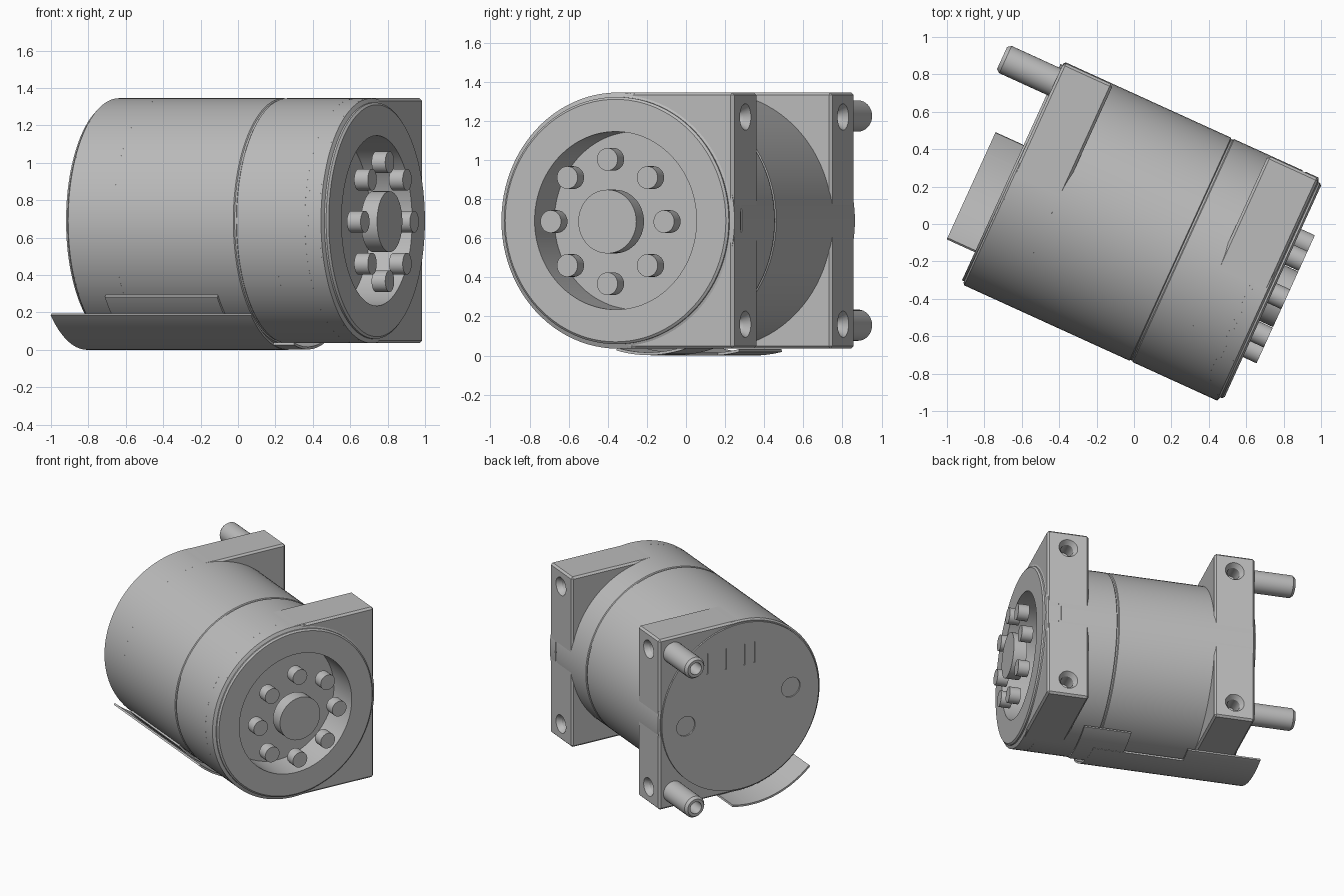
import bpy, bmesh, math
from mathutils import Matrix, Vector

if "Cube" in bpy.data.objects:
    bpy.data.objects.remove(bpy.data.objects["Cube"])

TURN = Matrix.Rotation(math.radians(-24.5), 4, 'Z')   # motor axis is turned from x
CY, CZ, R = -0.02, 0.69, 0.655                        # motor axis position, body radius
SIDE = 0.63                                           # flat mounting side

grey = bpy.data.materials.new("metal grey")
grey.use_nodes = True
grey.diffuse_color = (0.5, 0.5, 0.5, 1)
grey.node_tree.nodes["Principled BSDF"].inputs["Base Color"].default_value = (0.5, 0.5, 0.5, 1)


def finish(name, bm):
    """Turn a bmesh built along x into a placed, shaded object."""
    bmesh.ops.recalc_face_normals(bm, faces=bm.faces)
    mesh = bpy.data.meshes.new(name)
    bm.to_mesh(mesh)
    bm.free()
    mesh.materials.append(grey)
    obj = bpy.data.objects.new(name, mesh)
    bpy.context.collection.objects.link(obj)
    obj.matrix_world = TURN
    return obj


def activate(obj):
    bpy.ops.object.select_all(action='DESELECT')
    obj.select_set(True)
    bpy.context.view_layer.objects.active = obj


def smooth(obj):
    activate(obj)
    bpy.ops.object.shade_smooth_by_angle(angle=math.radians(30))


def lathe(name, profile, origin, axis='X', steps=48):
    """Spin (along, radius) points about an axis through origin."""
    bm = bmesh.new()
    verts = [bm.verts.new((a, r, 0)) for a, r in profile]
    edges = [bm.edges.new(pair) for pair in zip(verts, verts[1:])]
    bmesh.ops.spin(bm, geom=verts + edges, cent=(0, 0, 0), axis=(1, 0, 0),
                   angle=math.tau, steps=steps)
    bmesh.ops.remove_doubles(bm, verts=bm.verts, dist=1e-5)
    if axis == 'Y':
        bm.transform(Matrix.Rotation(math.pi / 2, 4, 'Z'))
    bm.transform(Matrix.Translation(origin))
    return finish(name, bm)


def rod(name, a, b, r, y, z, steps=32):
    return lathe(name, [(a, 0), (a, r), (b, r), (b, 0)], (0, y, z), steps=steps)


def prism(name, outline, a, b):
    """Extrude a (y, z) outline from x = a to x = b."""
    bm = bmesh.new()
    face = bm.faces.new([bm.verts.new((a, y, z)) for y, z in outline])
    out = bmesh.ops.extrude_face_region(bm, geom=[face])
    bmesh.ops.translate(bm, vec=(b - a, 0, 0),
                        verts=[v for v in out["geom"] if isinstance(v, bmesh.types.BMVert)])
    return finish(name, bm)


def cut(obj, cutters):
    for c in cutters:
        c.hide_render = True
        mod = obj.modifiers.new("cut", 'BOOLEAN')
        mod.operation, mod.solver, mod.object = 'DIFFERENCE', 'EXACT', c
        activate(obj)
        bpy.ops.object.modifier_apply(modifier=mod.name)
        bpy.data.objects.remove(c)


# Main body with a fine seam and the deep front recess
body = lathe("motor_body", [
    (-0.70, 0), (-0.70, R - 0.012), (-0.69, R), (0.28, R), (0.285, R - 0.006),
    (0.295, R - 0.006), (0.30, R), (0.70, R), (0.705, R - 0.008), (0.715, R - 0.008),
    (0.72, R), (0.795, R), (0.805, 0.632), (0.815, 0.632), (0.825, 0.62),
    (0.825, 0.455), (0.58, 0.455), (0.58, 0)], (0, CY, CZ), steps=96)
smooth(body)

# D-shaped mounting flanges with countersunk side holes
arc = [math.pi / 2 + math.pi * i / 40 for i in range(41)]
outline = [(CY + R * math.cos(t), CZ + R * math.sin(t)) for t in arc]
outline += [(SIDE, CZ - R), (SIDE, CZ + R)]
for name, a, b in (("front_flange", 0.50, 0.80), ("rear_flange", -0.70, -0.41)):
    flange = prism(name, outline, a, b)
    bevel = flange.modifiers.new("bevel", 'BEVEL')
    bevel.width, bevel.segments, bevel.angle_limit = 0.014, 1, math.radians(40)
    activate(flange)
    bpy.ops.object.modifier_apply(modifier="bevel")
    mid = (a + b) / 2
    cutters = [lathe("hole_cutter", [(0.05, 0), (0.05, 0.068), (0, 0.068), (-0.035, 0.045),
                                     (-0.15, 0.045), (-0.15, 0)],
                     (mid, SIDE, CZ + s * 0.53), 'Y', 24) for s in (-1, 1)]
    if a > 0:
        cutters.append(rod("bore_cutter", a - 0.1, b + 0.1, 0.58, CY, CZ, 64))
    cut(flange, cutters)
    smooth(flange)

# Output shaft and ring of pins
smooth(rod("output_shaft", 0.81, 0.905, 0.163, CY - 0.01, CZ - 0.005, 48))
for i in range(8):
    t = math.tau * i / 8
    smooth(rod(f"drive_pin_{i + 1}", 0.825, 0.905, 0.058,
               CY - 0.01 + 0.318 * math.cos(t), CZ - 0.005 + 0.318 * math.sin(t)))

# Rear cover with two round holes and narrow vent slits
cover = lathe("rear_cover", [(-0.69, 0), (-0.69, 0.635), (-0.712, 0.635), (-0.712, 0)],
              (0, CY, CZ), steps=96)
cutters = [rod("vent_cutter", -0.8, -0.703, 0.075, y, z, 24)
           for y, z in ((0.42, CZ - 0.05), (-0.43, CZ + 0.05))]
for y in (0.24, 0.09, -0.06, -0.14):
    box = [(y, 1.0), (y + 0.012, 1.0), (y + 0.012, 1.16), (y, 1.16)]
    cutters.append(prism("slit_cutter", box, -0.8, -0.705))
cut(cover, cutters)
smooth(cover)

# Hollow cable spigots on the rear flange
for side, s in (("upper", 1), ("lower", -1)):
    smooth(lathe(f"{side}_spigot", [
        (-0.69, 0), (-0.69, 0.08), (-0.99, 0.08), (-1.01, 0.065), (-1.01, 0.045),
        (-0.88, 0.045), (-0.88, 0)], (0, 0.515, CZ + s * 0.535), steps=32))


# Thin curved sheets wrapped under the body
def sheet(name, a, b, y0, y1, r, thick=0.014):
    t0, t1 = (math.asin((y - CY) / r) for y in (y0, y1))
    angles = [t0 + (t1 - t0) * i / 20 for i in range(21)]
    ring = [(r, t) for t in angles] + [(r - thick, t) for t in reversed(angles)]
    smooth(prism(name, [(CY + q * math.sin(t), CZ - q * math.cos(t)) for q, t in ring], a, b))


sheet("under_strip", -0.877, 0.30, -0.49, 0.02, 0.69)
sheet("under_strip_rear_tab", -0.877, -0.35, 0.02, 0.14, 0.69)
sheet("under_strip_front_tab", 0.08, 0.42, -0.20, 0.22, 0.688)
sheet("under_pad", -0.53, 0.13, -0.555, -0.20, 0.672)
